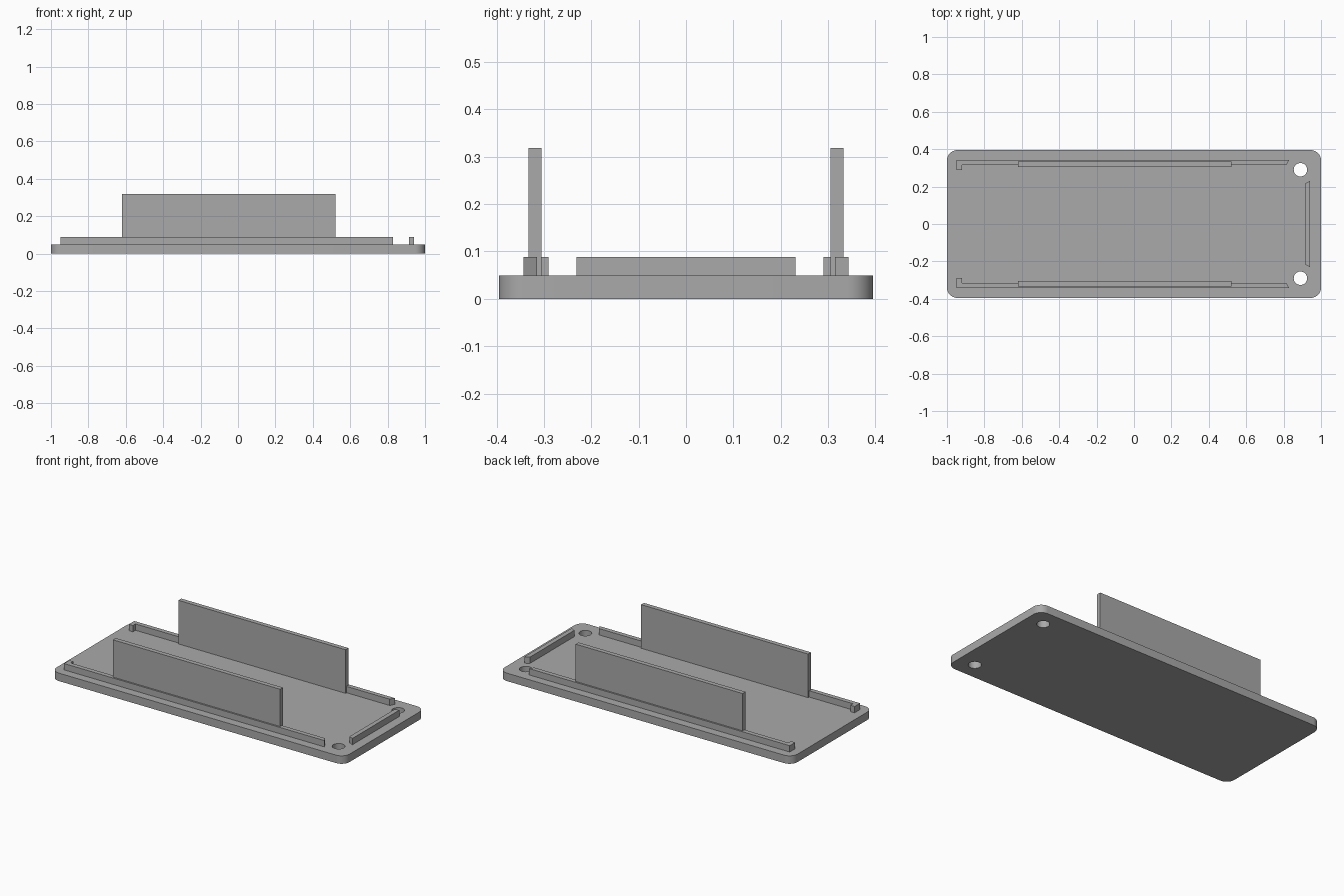
import bpy, bmesh
from math import radians
from mathutils import Vector

cube = bpy.data.objects.get("Cube")
if cube:
    bpy.data.objects.remove(cube, do_unlink=True)

grey = bpy.data.materials.new("plain grey")
grey.use_nodes = True
COLOUR = (0.4, 0.4, 0.4, 1)
grey.diffuse_color = COLOUR
grey.node_tree.nodes["Principled BSDF"].inputs["Base Color"].default_value = COLOUR

TOP = 0.049        # top of the base plate
RAIL_TOP = 0.088
SUNK = TOP - 0.004  # raised parts are seated slightly into the plate


def prism(name, outline, z0, z1, corner=0):
    """Extrude a flat outline upwards, optionally rounding its upright edges."""
    bm = bmesh.new()
    face = bm.faces.new([bm.verts.new((x, y, z0)) for x, y in outline])
    new = bmesh.ops.extrude_face_region(bm, geom=[face])["geom"]
    verts = [v for v in new if isinstance(v, bmesh.types.BMVert)]
    bmesh.ops.translate(bm, verts=verts, vec=Vector((0, 0, z1 - z0)))
    if corner:
        upright = [e for e in bm.edges
                   if abs(e.verts[0].co.z - e.verts[1].co.z) > 0.001]
        bmesh.ops.bevel(bm, geom=upright, offset=corner, segments=10,
                        profile=0.5, affect='EDGES')
    bmesh.ops.recalc_face_normals(bm, faces=bm.faces)
    mesh = bpy.data.meshes.new(name)
    bm.to_mesh(mesh)
    bm.free()
    mesh.materials.append(grey)
    obj = bpy.data.objects.new(name, mesh)
    bpy.context.collection.objects.link(obj)
    return obj


def box_outline(x0, x1, y0, y1):
    return [(x0, y0), (x1, y0), (x1, y1), (x0, y1)]


# Base plate with rounded corners
plate = prism("base_plate", box_outline(-1, 1, -0.395, 0.395), 0, TOP, 0.055)

# Two screw holes through the plate
for side, label in ((1, "back"), (-1, "front")):
    bpy.ops.mesh.primitive_cylinder_add(vertices=40, radius=0.036, depth=0.3,
                                        location=(0.89, side * 0.29, 0))
    cutter = bpy.context.object
    cutter.name = label + "_hole_cutter"
    cutter.data.materials.append(grey)
    cutter.hide_render = True
    cutter.hide_set(True)
    cut = plate.modifiers.new(label + "_hole", 'BOOLEAN')
    cut.operation = 'DIFFERENCE'
    cut.solver = 'EXACT'
    cut.object = cutter

# Bake the holes, then drop the cutters
bpy.context.view_layer.update()
holed = bpy.data.meshes.new_from_object(
    plate.evaluated_get(bpy.context.evaluated_depsgraph_get()))
plate.modifiers.clear()
plate.data = holed
for label in ("back", "front"):
    bpy.data.objects.remove(bpy.data.objects[label + "_hole_cutter"], do_unlink=True)

bpy.ops.object.select_all(action='DESELECT')
plate.select_set(True)
bpy.context.view_layer.objects.active = plate
bpy.ops.object.shade_smooth_by_angle(angle=radians(30))

# Side rails with a hooked end and a mitred end, plus the tall walls
rail = [(-0.948, 0.343), (-0.948, 0.29), (-0.92, 0.29), (-0.92, 0.315),
        (0.815, 0.315), (0.83, 0.343)]
for side, label in ((1, "back"), (-1, "front")):
    prism(label + "_rail", [(x, side * y) for x, y in rail], SUNK, RAIL_TOP)
    wall = box_outline(-0.62, 0.52, side * 0.305, side * 0.333)
    prism(label + "_wall", wall, SUNK, 0.318)

# Short end rail with mitred ends
prism("end_rail", [(0.914, -0.217), (0.942, -0.231), (0.942, 0.231), (0.914, 0.217)],
      SUNK, RAIL_TOP)
